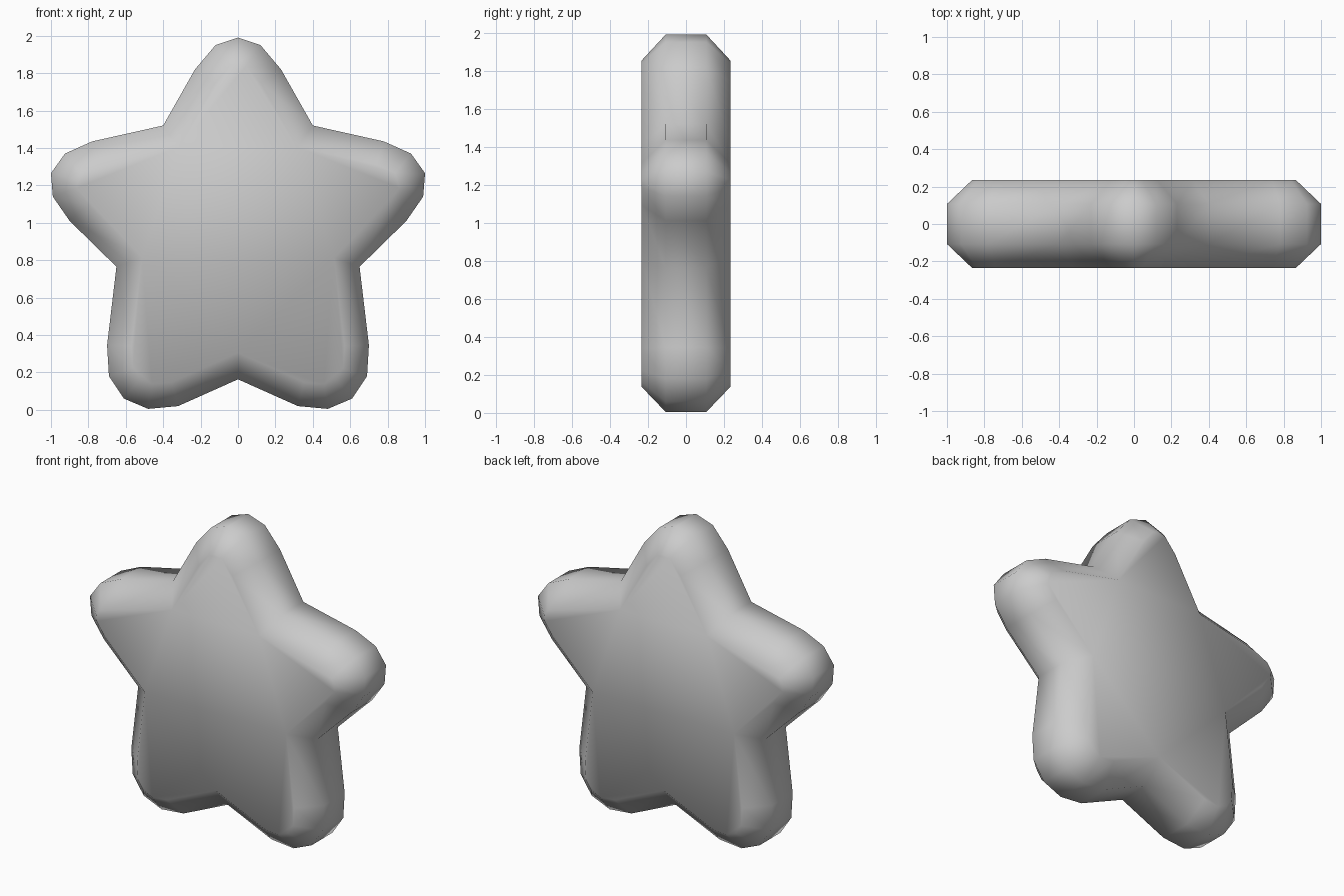
import bpy, bmesh
from mathutils import Vector

if "Cube" in bpy.data.objects:
    bpy.data.objects.remove(bpy.data.objects["Cube"])

# Right half of the rounded star outline (x, z), top to bottom
half = [(0, 1.99), (0.12, 1.95), (0.23, 1.82), (0.40, 1.52), (0.78, 1.435),
        (0.925, 1.37), (1.0, 1.265), (0.99, 1.14), (0.90, 1.01), (0.65, 0.765),
        (0.70, 0.345), (0.69, 0.18), (0.61, 0.06), (0.48, 0.005), (0.32, 0.02),
        (0, 0.163)]
outline = [Vector(p) for p in half + [(-x, z) for x, z in half[-2:0:-1]]]


def inset(points, d):
    """Move a clockwise outline inwards by d, with mitred corners."""
    result = []
    for i, p in enumerate(points):
        a = (p - points[i - 1]).normalized()
        b = (points[(i + 1) % len(points)] - p).normalized()
        na, nb = Vector((-a.y, a.x)), Vector((-b.y, b.x))
        result.append(p - (na + nb) / (1 + na.dot(nb)) * d)
    return result


# Chamfered slab: rings from the front face to the back face
inner = inset(outline, 0.13)
bm = bmesh.new()
rings = [[bm.verts.new((p.x, y, p.y)) for p in pts]
         for pts, y in ((inner, -0.234), (outline, -0.107),
                        (outline, 0.107), (inner, 0.234))]
n = len(outline)
for r, s in zip(rings, rings[1:]):
    for i in range(n):
        j = (i + 1) % n
        bm.faces.new((r[i], r[j], s[j], s[i]))
bm.faces.new(rings[0])
bm.faces.new(rings[-1])
bmesh.ops.recalc_face_normals(bm, faces=bm.faces)
for f in bm.faces:
    f.smooth = True

mesh = bpy.data.meshes.new("star")
bm.to_mesh(mesh)
bm.free()
star = bpy.data.objects.new("star", mesh)
bpy.context.collection.objects.link(star)
